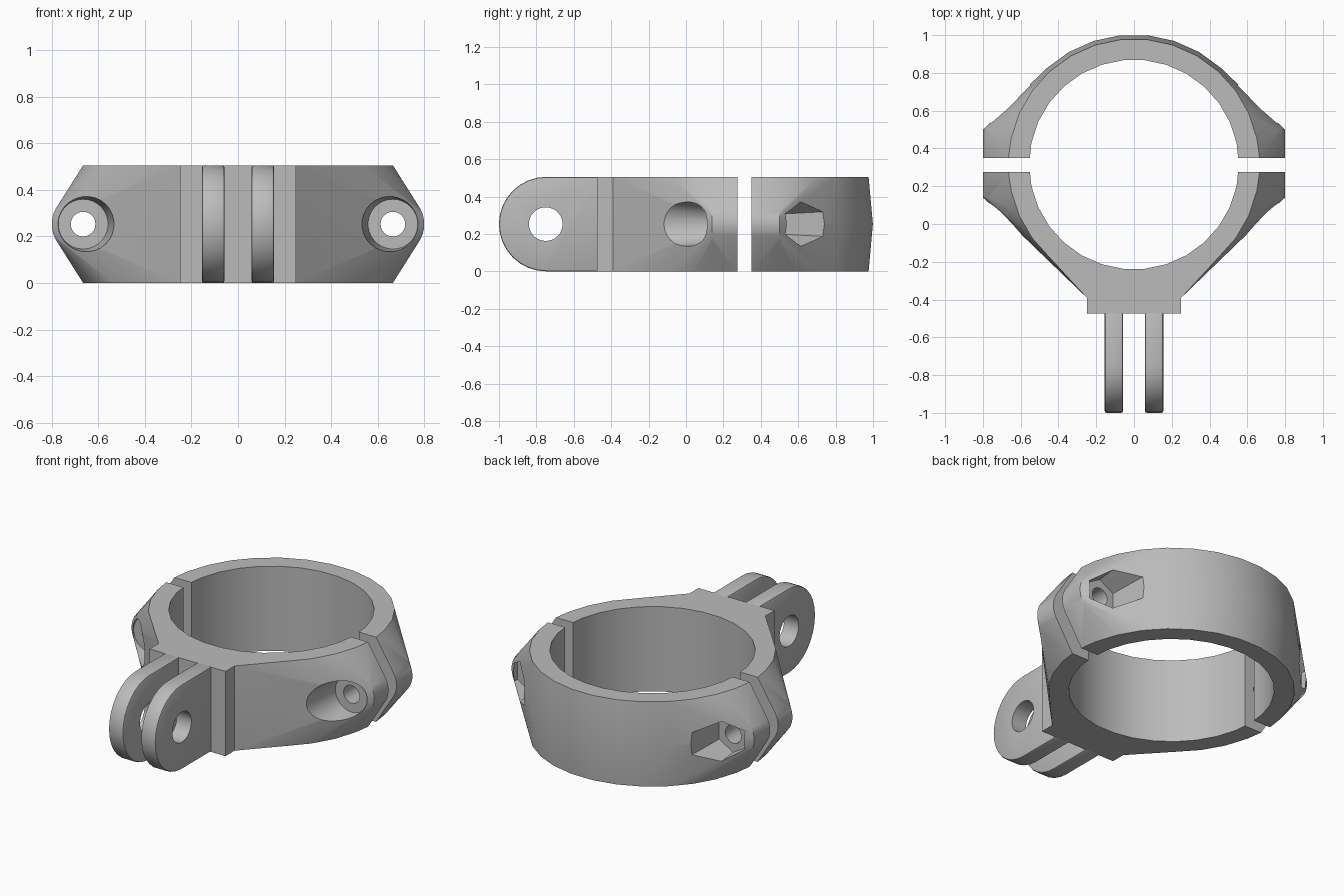
import bpy, bmesh
from math import sin, cos, pi

cube = bpy.data.objects.get("Cube")
if cube:
    bpy.data.objects.remove(cube)

H = 0.505            # clamp height
MID = H / 2
CY = 0.315           # bore centre along y
BOLT_X = 0.665       # bolt axis

grey = bpy.data.materials.new("grey_plastic")
grey.use_nodes = True
grey.diffuse_color = (0.5, 0.5, 0.5, 1)
grey.node_tree.nodes["Principled BSDF"].inputs["Base Color"].default_value = (0.5, 0.5, 0.5, 1)


def flat_ring(r, z, n=30):
    """Circle of points around the bore axis."""
    return [(r * cos(2 * pi * k / n), CY + r * sin(2 * pi * k / n), z) for k in range(n)]


def bolt_ring(x, y, r, n=30):
    """Circle of points around a bolt axis, one point straight up."""
    return [(x + r * sin(2 * pi * k / n), y, MID + r * cos(2 * pi * k / n)) for k in range(n)]


def side_ring(x, y, r, n=32):
    """Circle of points around an axis along x."""
    return [(x, y + r * cos(2 * pi * k / n), MID + r * sin(2 * pi * k / n)) for k in range(n)]


def box(x, y0, y1):
    return [(sx * x, y, z) for sx in (-1, 1) for y in (y0, y1) for z in (0, H)]


def hull(name, points):
    """Convex solid around the points."""
    bm = bmesh.new()
    for p in points:
        bm.verts.new(p)
    bmesh.ops.remove_doubles(bm, verts=bm.verts, dist=1e-5)
    bmesh.ops.convex_hull(bm, input=bm.verts)
    loose = [v for v in bm.verts if not v.link_faces]
    bmesh.ops.delete(bm, geom=loose, context='VERTS')
    bmesh.ops.dissolve_limit(bm, angle_limit=0.002, verts=bm.verts, edges=bm.edges)
    bmesh.ops.recalc_face_normals(bm, faces=bm.faces)
    mesh = bpy.data.meshes.new(name)
    bm.to_mesh(mesh)
    bm.free()
    mesh.materials.append(grey)
    obj = bpy.data.objects.new(name, mesh)
    bpy.context.collection.objects.link(obj)
    return obj


def activate(obj):
    bpy.ops.object.select_all(action='DESELECT')
    obj.select_set(True)
    bpy.context.view_layer.objects.active = obj


def combine(obj, points, operation='DIFFERENCE'):
    """Cut or join a convex solid, then discard the helper."""
    tool = hull("helper", points)
    tool.hide_render = True
    activate(obj)
    mod = obj.modifiers.new("combine", 'BOOLEAN')
    mod.operation = operation
    mod.solver = 'EXACT'
    mod.object = tool
    bpy.ops.object.modifier_apply(modifier=mod.name)
    bpy.data.objects.remove(tool)


def smooth(obj):
    activate(obj)
    bpy.ops.object.shade_smooth_by_angle(angle=pi / 6)


def ears(y0, y1):
    return [p for s in (-1, 1) for y in (y0, y1) for p in bolt_ring(s * BOLT_X, y, 0.135)]


def drill(obj, floor, mouth, sides):
    """Bore, bolt holes and tapered pockets for bolt heads or nuts."""
    combine(obj, flat_ring(0.555, -0.1) + flat_ring(0.555, H + 0.1))
    for s in (-1, 1):
        x = s * BOLT_X
        combine(obj, bolt_ring(x, floor, 0.107, sides) + bolt_ring(x, mouth, 0.152, sides))
        combine(obj, bolt_ring(x, 0, 0.053, 24) + bolt_ring(x, 0.7, 0.053, 24))


# Back half: ring with a slight ridge, blended into the bolt ears
ring = flat_ring(0.665, 0) + flat_ring(0.665, H) + flat_ring(0.688, MID)
arc = [(x, max(y, 0.35), z) for x, y, z in ring if y > 0.3]
back = hull("back_clamp_half", arc + ears(0.35, 0.5))
drill(back, 0.505, 0.92, 6)
smooth(back)

# Front half: ring blended into the bolt ears and the mounting block
ring = flat_ring(0.665, 0) + flat_ring(0.665, H)
arc = [(x, min(y, 0.275), z) for x, y, z in ring if y < 0.33]
front = hull("front_clamp_half", arc + ears(0.14, 0.275) + box(0.25, -0.39, -0.3))
combine(front, box(0.25, -0.475, -0.36), 'UNION')
drill(front, 0.12, -0.295, 30)
smooth(front)

# Two round-ended hinge lugs with softened rims
for side, name in ((-1, "right_hinge_lug"), (1, "left_hinge_lug")):
    outline = []
    for x in (side * 0.058, side * 0.155):
        outline += side_ring(x, -0.7475, MID) + [(x, -0.46, 0), (x, -0.46, H)]
    lug = hull(name, outline)
    activate(lug)
    bevel = lug.modifiers.new("rim", 'BEVEL')
    bevel.width = 0.01
    bevel.segments = 2
    bevel.limit_method = 'ANGLE'
    bevel.angle_limit = pi / 3
    bpy.ops.object.modifier_apply(modifier=bevel.name)
    combine(lug, side_ring(0, -0.75, 0.09) + side_ring(side * 0.3, -0.75, 0.09))
    smooth(lug)
